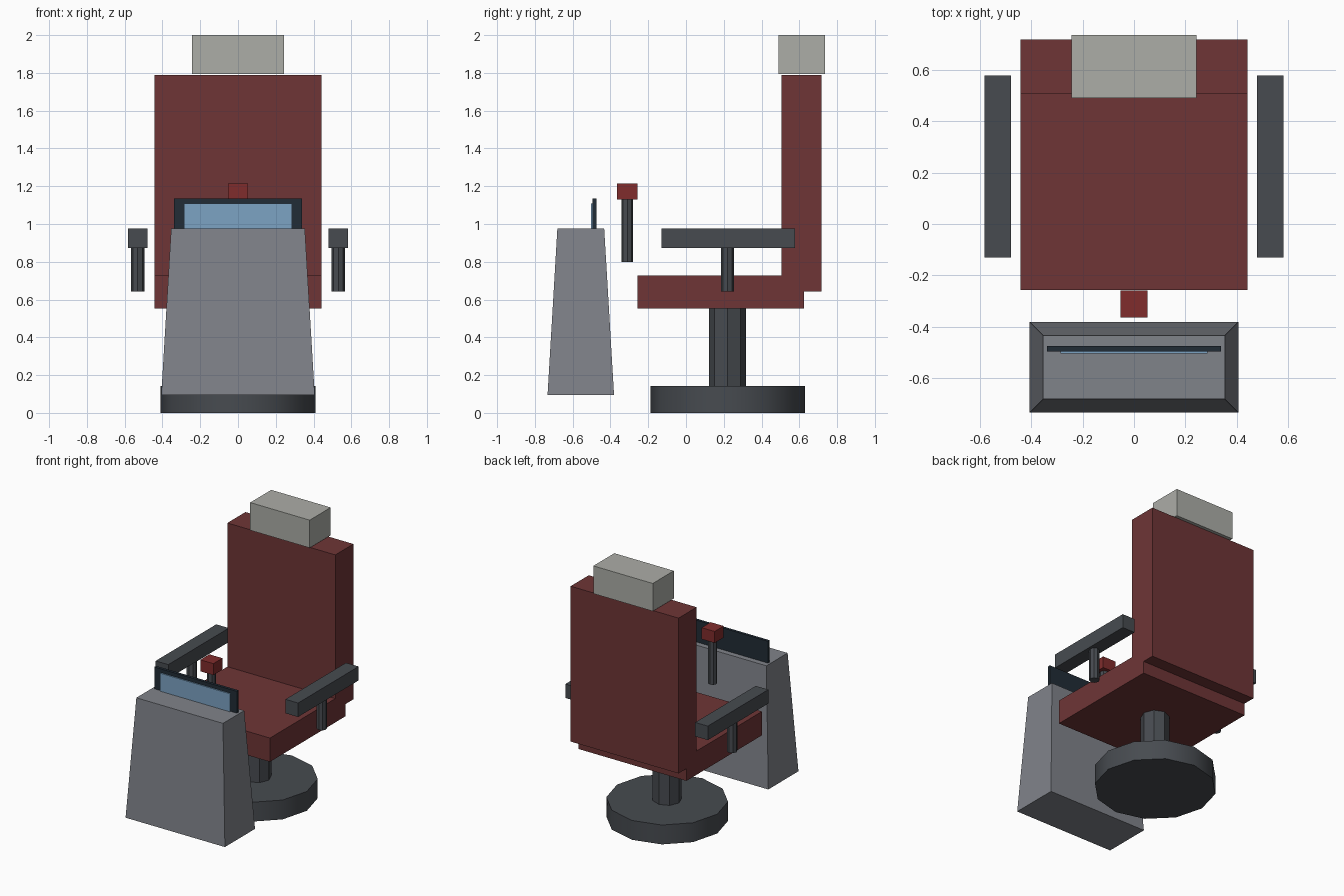
import bpy, bmesh, math

if "Cube" in bpy.data.objects:
    bpy.data.objects.remove(bpy.data.objects["Cube"])


def srgb(r, g, b):
    f = lambda c: c / 12.92 if c <= 0.04045 else ((c + 0.055) / 1.055) ** 2.4
    return (f(r / 255), f(g / 255), f(b / 255), 1.0)


def material(name, rgb):
    m = bpy.data.materials.new(name)
    m.diffuse_color = srgb(*rgb)
    m.use_nodes = True
    m.node_tree.nodes["Principled BSDF"].inputs["Base Color"].default_value = m.diffuse_color
    return m


RED = material("maroon_upholstery", (110, 53, 54))
METAL = material("dark_metal", (71, 75, 80))
GREY = material("console_grey", (128, 131, 138))
PALE = material("pale_cushion", (172, 173, 167))
KNOB = material("bright_red", (128, 44, 44))
FRAME = material("screen_frame_navy", (33, 44, 54))
BLUE = material("screen_blue", (124, 163, 196))


def finish(bm, name, mat):
    mesh = bpy.data.meshes.new(name)
    bm.to_mesh(mesh)
    bm.free()
    mesh.materials.append(mat)
    ob = bpy.data.objects.new(name, mesh)
    bpy.context.collection.objects.link(ob)
    return ob


def box(name, mat, x, y, z, taper=0.0):
    """Box from (min, max) ranges; taper pulls the top edges inwards."""
    bm = bmesh.new()
    bmesh.ops.create_cube(bm, size=1)
    for v in bm.verts:
        sx, sy, sz = (c > 0 for c in v.co)
        t = taper if sz else 0.0
        v.co = (x[sx] + (-t if sx else t), y[sy] + (-t if sy else t), z[sz])
    return finish(bm, name, mat)


def cylinder(name, mat, x, y, z, radius, sides):
    bm = bmesh.new()
    bmesh.ops.create_cone(bm, cap_ends=True, segments=sides, radius1=radius,
                          radius2=radius, depth=z[1] - z[0])
    bmesh.ops.translate(bm, verts=bm.verts, vec=(x, y, (z[0] + z[1]) / 2))
    return finish(bm, name, mat)


# Round foot and column
base = cylinder("base", METAL, 0, 0.22, (0, 0.143), 0.409, 12)
bpy.context.view_layer.objects.active = base
base.select_set(True)
bpy.ops.object.shade_smooth_by_angle(angle=math.radians(35))
base.select_set(False)
cylinder("column", METAL, 0, 0.22, (0.143, 0.552), 0.098, 8)

# Chair cushions
box("seat", RED, (-0.441, 0.441), (-0.257, 0.625), (0.552, 0.728))
box("backrest", RED, (-0.441, 0.441), (0.506, 0.717), (0.642, 1.79))
box("headrest", PALE, (-0.243, 0.243), (0.49, 0.735), (1.795, 2.0))

# Armrests with posts
for side, s in (("left", -1), ("right", 1)):
    xs = sorted((s * 0.479, s * 0.582))
    box(side + "_armrest", METAL, xs, (-0.13, 0.577), (0.873, 0.976))
    cylinder(side + "_armrest_post", METAL, s * 0.531, 0.22, (0.642, 0.875), 0.035, 8)

# Control lever
cylinder("lever", METAL, 0, -0.311, (0.8, 1.132), 0.031, 8)
box("lever_knob", KNOB, (-0.053, 0.053), (-0.364, -0.258), (1.13, 1.215))

# Tapered console with screen
box("console", GREY, (-0.406, 0.406), (-0.733, -0.381), (0.095, 0.975), 0.052)
box("screen_frame", FRAME, (-0.338, 0.338), (-0.495, -0.474), (0.95, 1.136))
box("screen", BLUE, (-0.286, 0.286), (-0.504, -0.495), (0.95, 1.108))
